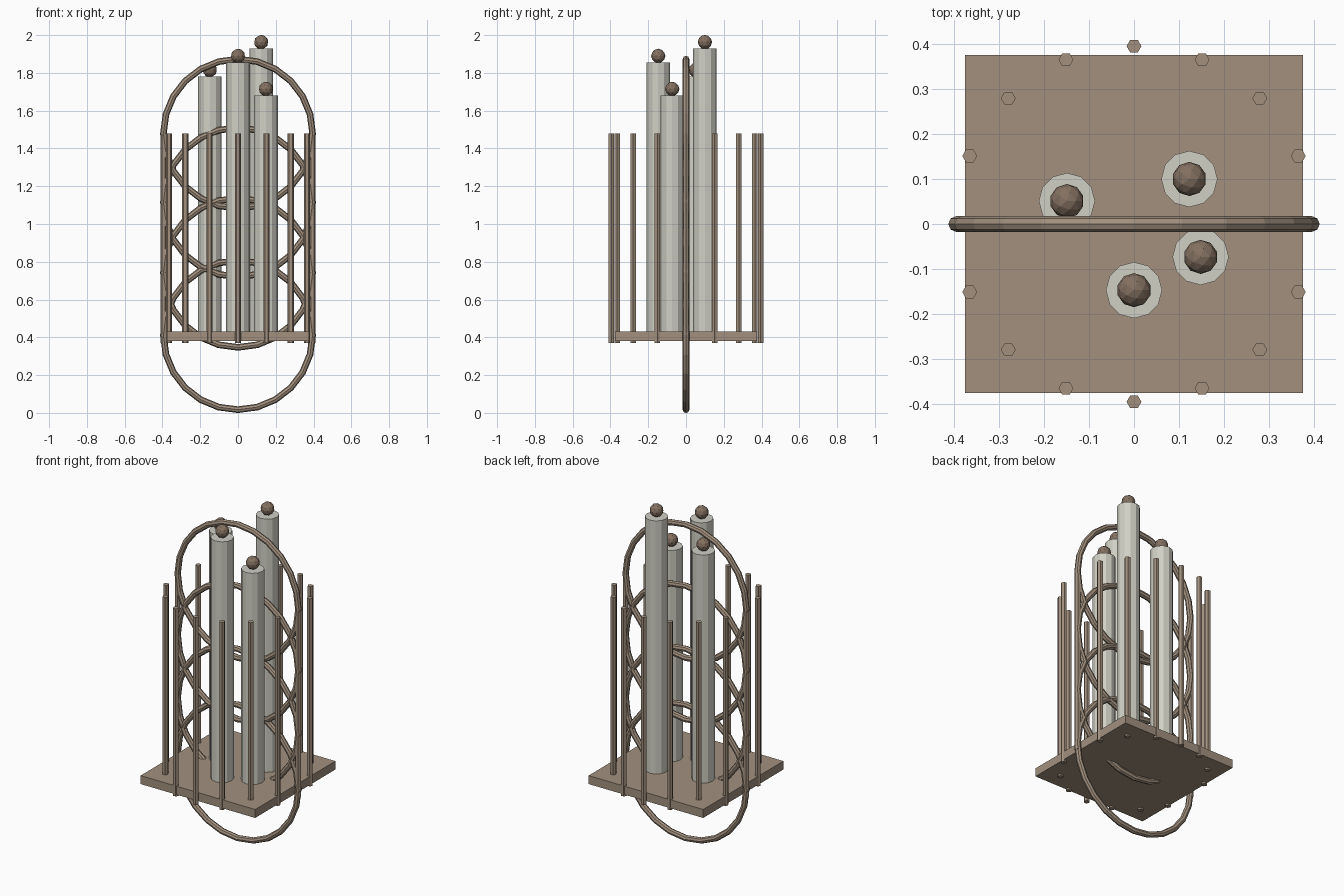
import bpy
from math import sin, cos, pi

if "Cube" in bpy.data.objects:
    bpy.data.objects.remove(bpy.data.objects["Cube"])


def material(name, rgb):
    m = bpy.data.materials.new(name)
    m.diffuse_color = (*rgb, 1)
    m.use_nodes = True
    m.node_tree.nodes["Principled BSDF"].inputs["Base Color"].default_value = m.diffuse_color
    return m


bronze = material("bronze", (0.36, 0.28, 0.21))
dark_bronze = material("dark_bronze", (0.23, 0.165, 0.12))
ivory = material("ivory", (0.64, 0.63, 0.56))


def finish(name, mat):
    o = bpy.context.object
    o.name = name
    o.data.materials.append(mat)
    return o


def column(name, x, y, z0, z1, r, sides, mat):
    bpy.ops.mesh.primitive_cylinder_add(
        vertices=sides, radius=r, depth=z1 - z0,
        location=(x, y, (z0 + z1) / 2), rotation=(0, 0, pi / 2))
    return finish(name, mat)


# Square floor slab
bpy.ops.mesh.primitive_cube_add(size=1, location=(0, 0, 0.405))
slab = finish("floor_slab", bronze)
slab.scale = (0.75, 0.75, 0.05)

# Circle of thin hexagonal rods
for i in range(16):
    a = i * pi / 8
    column(f"rod_{i + 1}", 0.395 * cos(a), 0.395 * sin(a),
           0.37, 1.48, 0.0165, 6, bronze)

# Upright overlapping rings
for i, z in enumerate((0.412, 0.742, 1.115, 1.478)):
    bpy.ops.mesh.primitive_torus_add(
        major_radius=0.395, minor_radius=0.0175, major_segments=24,
        minor_segments=8, location=(0, 0, z), rotation=(pi / 2, 0, 0))
    finish(f"ring_{i + 1}", bronze)

# Tall pillars, each with a ball on top
pillars = [(0, -0.147, 1.855), (-0.149, 0.051, 1.78),
           (0.123, 0.1, 1.928), (0.148, -0.073, 1.68)]
for i, (x, y, top) in enumerate(pillars):
    column(f"pillar_{i + 1}", x, y, 0.42, top, 0.0625, 12, ivory)
    bpy.ops.mesh.primitive_ico_sphere_add(
        subdivisions=2, radius=0.038, location=(x, y, top + 0.035))
    finish(f"pillar_ball_{i + 1}", dark_bronze)
